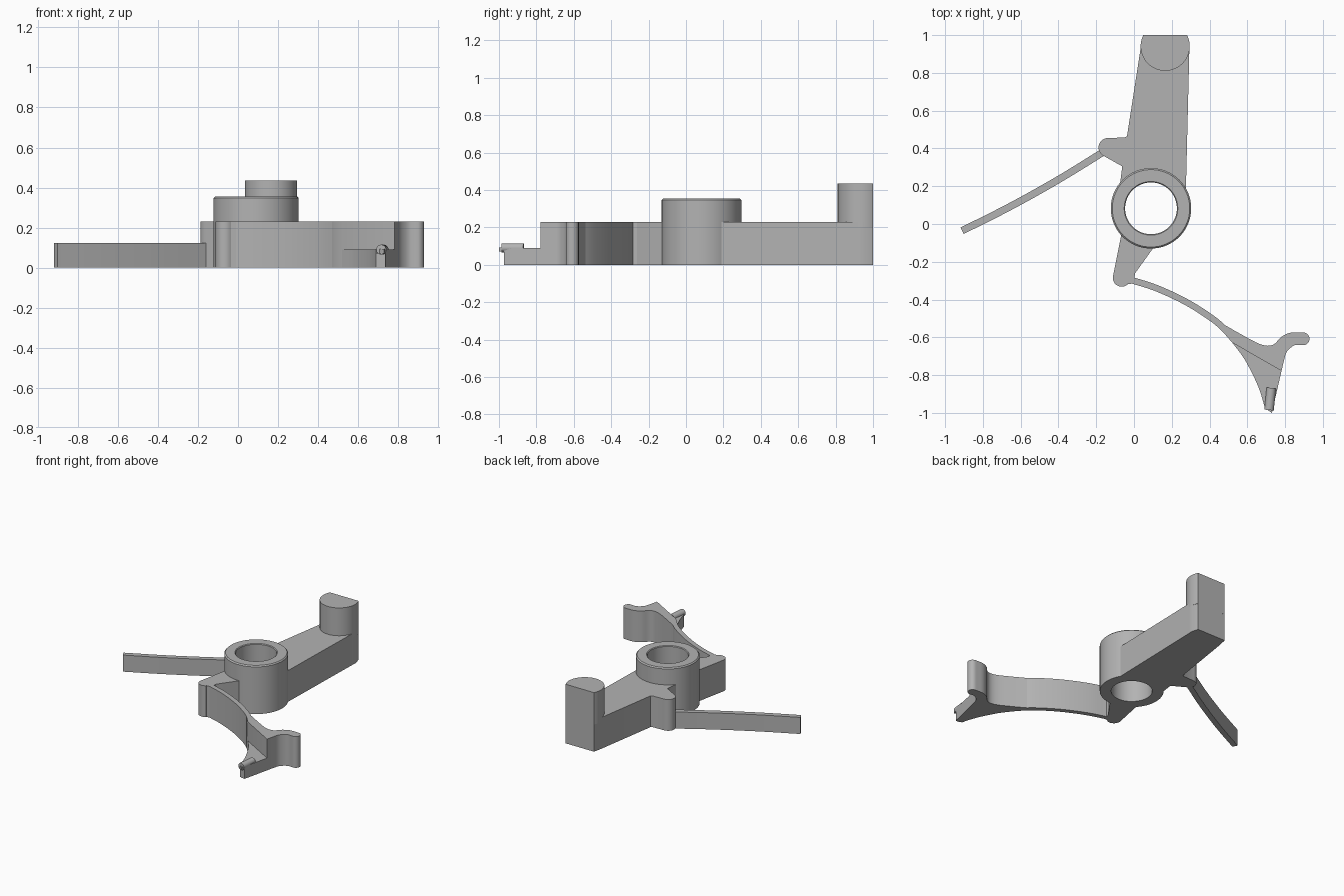
import bpy
import bmesh
import math
from mathutils import Vector

old = bpy.data.objects.get("Cube")
if old:
    bpy.data.objects.remove(old)

GREY = (0.45, 0.45, 0.45, 1)
mat = bpy.data.materials.new("plain grey")
mat.use_nodes = True
mat.diffuse_color = GREY
mat.node_tree.nodes["Principled BSDF"].inputs["Base Color"].default_value = GREY

HUB = Vector((0.09, 0.083))
HUB_R, BORE_R = 0.213, 0.137
WALL_R = 0.175      # arms end inside the hub wall
THICK = 0.23


def arc(centre, r, start, end, n=12):
    """Points on a circle arc, angles in degrees."""
    angles = [math.radians(start + (end - start) * i / n) for i in range(n + 1)]
    return [(centre[0] + r * math.cos(a), centre[1] + r * math.sin(a)) for a in angles]


def smooth_path(pts, n=6):
    """Catmull-Rom curve through the points."""
    p = [Vector(q) for q in pts]
    p = [2 * p[0] - p[1]] + p + [2 * p[-1] - p[-2]]
    out = []
    for a, b, c, d in zip(p, p[1:], p[2:], p[3:]):
        for i in range(n):
            t = i / n
            out.append(b + (c - a) * t / 2 + (2 * a - 5 * b + 4 * c - d) * t * t / 2
                       + (3 * b - a - 3 * c + d) * t ** 3 / 2)
    return out + [p[-2]]


def ribbon(path, width):
    """Outline of a strip with constant width along a path."""
    left, right = [], []
    for i, q in enumerate(path):
        d = (path[min(i + 1, len(path) - 1)] - path[max(i - 1, 0)]).normalized()
        side = Vector((-d.y, d.x)) * width / 2
        left.append(q + side)
        right.append(q - side)
    return left + right[::-1]


def finish(name, bm, bevel=0.0):
    bmesh.ops.recalc_face_normals(bm, faces=bm.faces)
    mesh = bpy.data.meshes.new(name)
    bm.to_mesh(mesh)
    bm.free()
    mesh.materials.append(mat)
    ob = bpy.data.objects.new(name, mesh)
    bpy.context.collection.objects.link(ob)
    bpy.ops.object.select_all(action='DESELECT')
    ob.select_set(True)
    bpy.context.view_layer.objects.active = ob
    bpy.ops.object.shade_smooth_by_angle(angle=math.radians(30))
    return ob


def plate(name, outline, z0, z1):
    """Extrude a flat outline upward."""
    bm = bmesh.new()
    face = bm.faces.new([bm.verts.new((x, y, z0)) for x, y in outline])
    top = bmesh.ops.extrude_face_region(bm, geom=[face])["geom"]
    verts = [v for v in top if isinstance(v, bmesh.types.BMVert)]
    bmesh.ops.translate(bm, vec=(0, 0, z1 - z0), verts=verts)
    return finish(name, bm)


# Hub: chamfered ring turned from a profile
profile = [(BORE_R, 0), (HUB_R, 0), (HUB_R, 0.347), (HUB_R - 0.008, 0.355),
           (BORE_R + 0.005, 0.355), (BORE_R, 0.35)]
bm = bmesh.new()
ring = [bm.verts.new((HUB.x + r, HUB.y, z)) for r, z in profile]
loop = [bm.edges.new((a, b)) for a, b in zip(ring, ring[1:] + ring[:1])]
bmesh.ops.spin(bm, geom=ring + loop, cent=(HUB.x, HUB.y, 0), axis=(0, 0, 1),
               angle=math.tau, steps=64, use_merge=True)
bmesh.ops.remove_doubles(bm, verts=bm.verts, dist=1e-4)
finish("hub", bm)

# Main arm with the side lug that holds the straight spring
plate("main_arm",
      arc(HUB, WALL_R, 140, 30)
      + [(0.275, 0.19), (0.293, 0.92), (0.295, 0.95), (0.28, 1), (0.05, 1), (0.035, 0.93),
         (-0.037, 0.465), (-0.05, 0.458)]
      + arc((-0.138, 0.405), 0.05, 90, 235)
      + [(-0.062, 0.305), (-0.073, 0.22)], 0, THICK)

# Post at the arm's end, sliced flat at the back
plate("end_post", arc((0.165, 0.941), 0.13, 153, 387, 40), 0.2, 0.435)

# Straight spring leaf
leaf = smooth_path([(-0.14, 0.395), (-0.4, 0.235), (-0.66, 0.09), (-0.91, -0.036)])
plate("straight_leaf", ribbon(leaf, 0.038), 0, 0.122)

# Lower lug that holds the curved arm
plate("lower_lug",
      arc(HUB, WALL_R, 222, 282)
      + [(0.1, -0.13), (0.005, -0.262), (0.003, -0.285), (0.0, -0.315), (-0.035, -0.318)]
      + arc((-0.065, -0.285), 0.047, -50, -190)
      + [(-0.068, -0.06)], 0, THICK)

# Curved arm
bow = smooth_path([(-0.02, -0.295), (0.12, -0.34), (0.28, -0.415), (0.42, -0.505), (0.5, -0.575)])
plate("curved_arm", ribbon(bow, 0.034), 0, THICK)

# Hooked head at full height
top_edge = smooth_path([(0.45, -0.517), (0.56, -0.58), (0.67, -0.637), (0.735, -0.64),
                        (0.78, -0.598), (0.83, -0.575), (0.89, -0.574)], 4)
under_hook = smooth_path([(0.893, -0.641), (0.85, -0.642), (0.81, -0.675), (0.795, -0.72),
                          (0.781, -0.778)], 4)
plate("hook_head", top_edge + arc((0.895, -0.608), 0.034, 80, -80) + under_hook
      + [(0.52, -0.628), (0.465, -0.565)], 0, THICK)

# Low tapered tail
tail_edge = smooth_path([(0.52, -0.628), (0.58, -0.708), (0.63, -0.8), (0.665, -0.88),
                         (0.69, -0.963)], 4)
plate("tail", tail_edge + [(0.717, -0.973), (0.736, -0.973), (0.781, -0.778)], 0, 0.09)
plate("tail_tip", [(0.687, -0.955), (0.7, -0.98), (0.73, -1), (0.745, -0.94)], 0.07, 0.092)

# Pin lying on the tail
start, end = Vector((0.715, -0.985, 0.09)), Vector((0.727, -0.868, 0.09))
bm = bmesh.new()
bmesh.ops.create_cone(bm, cap_ends=True, segments=20, radius1=0.025, radius2=0.025,
                      depth=(end - start).length)
bmesh.ops.rotate(bm, verts=bm.verts,
                 matrix=(end - start).to_track_quat('Z', 'Y').to_matrix())
bmesh.ops.translate(bm, vec=(start + end) / 2, verts=bm.verts)
finish("tail_pin", bm)
